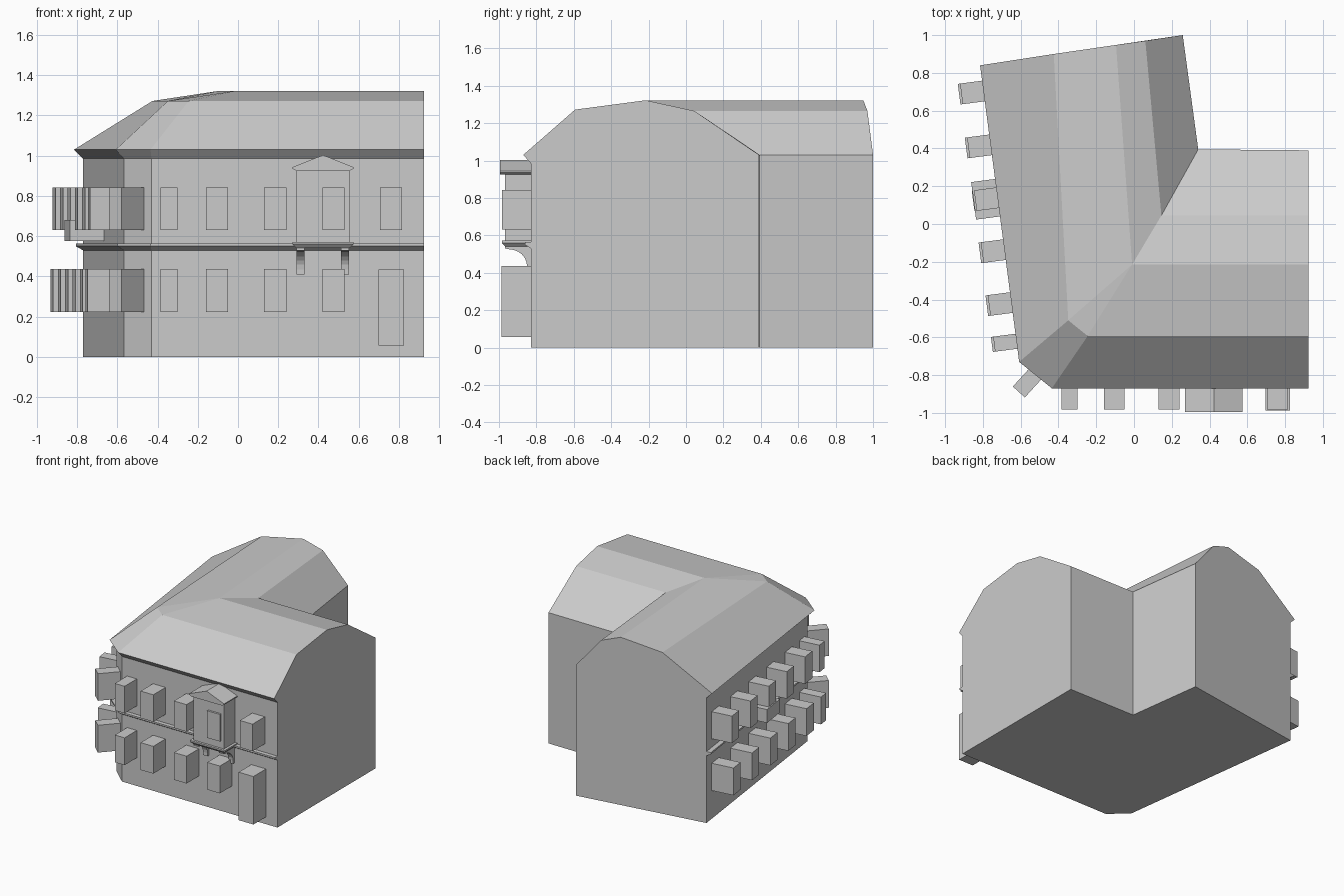
import bpy, bmesh, math
from mathutils import Vector

if "Cube" in bpy.data.objects:
    bpy.data.objects.remove(bpy.data.objects["Cube"])

mat = bpy.data.materials.new("plain grey")
mat.diffuse_color = (0.6, 0.6, 0.6, 1)
mat.use_nodes = True
mat.node_tree.nodes["Principled BSDF"].inputs["Base Color"].default_value = mat.diffuse_color


def make(name, bm):
    bmesh.ops.remove_doubles(bm, verts=bm.verts, dist=0.0005)
    bmesh.ops.recalc_face_normals(bm, faces=bm.faces)
    me = bpy.data.meshes.new(name)
    bm.to_mesh(me)
    bm.free()
    me.materials.append(mat)
    ob = bpy.data.objects.new(name, me)
    bpy.context.collection.objects.link(ob)
    return ob


def loft(name, rings):
    """Skin closed rings one after another and cap both ends."""
    bm = bmesh.new()
    vs = [[bm.verts.new(p) for p in r] for r in rings]
    n = len(rings[0])
    for a, b in zip(vs, vs[1:]):
        for i in range(n):
            j = (i + 1) % n
            quad = [a[i], a[j], b[j], b[i]]
            pts = []
            for v in quad:      # skip collapsed edges where the corner rings meet
                if all((v.co - u.co).length > 0.0005 for u in pts):
                    pts.append(v)
            if len(pts) > 2:
                bm.faces.new(pts)
    bm.faces.new(vs[0])
    bm.faces.new(vs[-1])
    return make(name, bm)


# Main body: walls, string course, cornice and curb roof as one section per corner
def section(wall, eave, curb, ridge, back_curb, inner):
    w, e = Vector(wall), Vector(eave)
    b = w.lerp(e, 0.8)
    pts = [(w, 0), (w, 0.53), (b, 0.55), (b, 0.563), (w, 0.563), (w, 0.985),
           (e, 1.03), (curb, 1.272), (ridge, 1.322), (back_curb, 1.265),
           (inner, 1.03), (inner, 0)]
    return [(p[0], p[1], z) for p, z in pts]


RIDGE, VALLEY, INNER = (-0.01, -0.215), (0.145, 0.045), (0.34, 0.395)
loft("house_body", [
    section((0.925, -0.83), (0.925, -0.87), (0.925, -0.593), (0.925, -0.215), (0.925, 0.045), (0.925, 0.39)),
    section((-0.43, -0.83), (-0.435, -0.87), (-0.245, -0.593), RIDGE, VALLEY, INNER),
    section((-0.567, -0.705), (-0.608, -0.73), (-0.348, -0.51), RIDGE, VALLEY, INNER),
    section((-0.77, 0.845), (-0.815, 0.84), (-0.425, 0.9), (-0.095, 0.948), (0.06, 0.97), (0.258, 1.0)),
])


# Boxes placed on a wall: t along the wall, n outward
def wall_box(name, org, t, n, u0, u1, z0, z1, depth):
    org, t, n = Vector(org), Vector(t).normalized(), Vector(n).normalized()
    rings = []
    for z in (z0, z1):
        ring = [org + t * u + n * d for u, d in
                ((u0, -0.02), (u1, -0.02), (u1, depth), (u0, depth))]
        rings.append([(p.x, p.y, z) for p in ring])
    return loft(name, rings)


UPPER, LOWER = (0.63, 0.843), (0.222, 0.437)
FRONT = ((0, -0.83), (1, 0), (0, -1))

# Front windows and door
for x0, x1 in ((-0.385, -0.3), (-0.16, -0.05), (0.13, 0.24), (0.42, 0.53), (0.705, 0.815)):
    wall_box("front_upper_window", *FRONT, x0, x1, *UPPER, 0.153)
    if x0 < 0.7:
        wall_box("front_lower_window", *FRONT, x0, x1, *LOWER, 0.153)
wall_box("front_door", *FRONT, 0.697, 0.825, 0.057, 0.435, 0.157)

# Chamfered corner windows
for z in (UPPER, LOWER):
    wall_box("corner_window", (-0.4985, -0.7675), (-0.137, 0.125), (-0.125, -0.137),
             -0.043, 0.043, *z, 0.165)

# Left wing windows
A, B = Vector((-0.567, -0.705)), Vector((-0.77, 0.845))
t = (B - A).normalized()
n = Vector((-t.y, t.x))
for y, half in ((0.71, 0.055), (0.425, 0.055), (0.145, 0.055), (-0.13, 0.055),
                (-0.41, 0.055), (-0.615, 0.04)):
    o = A + (B - A) * ((y - A.y) / (B.y - A.y))
    wall_box("left_upper_window", o, t, n, -half, half, *UPPER, 0.163)
    wall_box("left_lower_window", o, t, n, -half, half, *LOWER, 0.175)
    if abs(y - 0.145) < 0.01:
        wall_box("left_balcony", o, t, n, -0.1, 0.1, 0.575, 0.68, 0.172)

# Front bay with sloped base slab
wall_box("bay_body", *FRONT, 0.29, 0.555, 0.56, 0.935, 0.137)
loft("bay_base", [[(x0, -0.82, z), (x1, -0.82, z), (x1, y, z), (x0, y, z)]
                  for x0, x1, y, z in ((0.29, 0.555, -0.967, 0.54),
                                       (0.27, 0.575, -0.985, 0.56),
                                       (0.27, 0.575, -0.985, 0.572))])

# Bay gable roof
gable = [(0.29, 0.925), (0.555, 0.925), (0.575, 0.935), (0.575, 0.943),
         (0.4225, 1.003), (0.27, 0.943), (0.27, 0.935)]
loft("bay_roof", [[(x, y, z) for x, z in gable] for y in (-0.82, -0.995)])

# Curved brackets under the bay
prof = [(-0.82, 0.41), (-0.82, 0.545), (-0.967, 0.545), (-0.967, 0.53)]
for i in range(7):
    a = math.radians(90 - 15 * i)
    prof.append((-0.945 + 0.095 * math.cos(a), 0.435 + 0.09 * math.sin(a)))
prof.append((-0.85, 0.41))
for x in (0.29, 0.512):
    loft("bay_bracket", [[(q, y, z) for y, z in prof] for q in (x, x + 0.04)])
